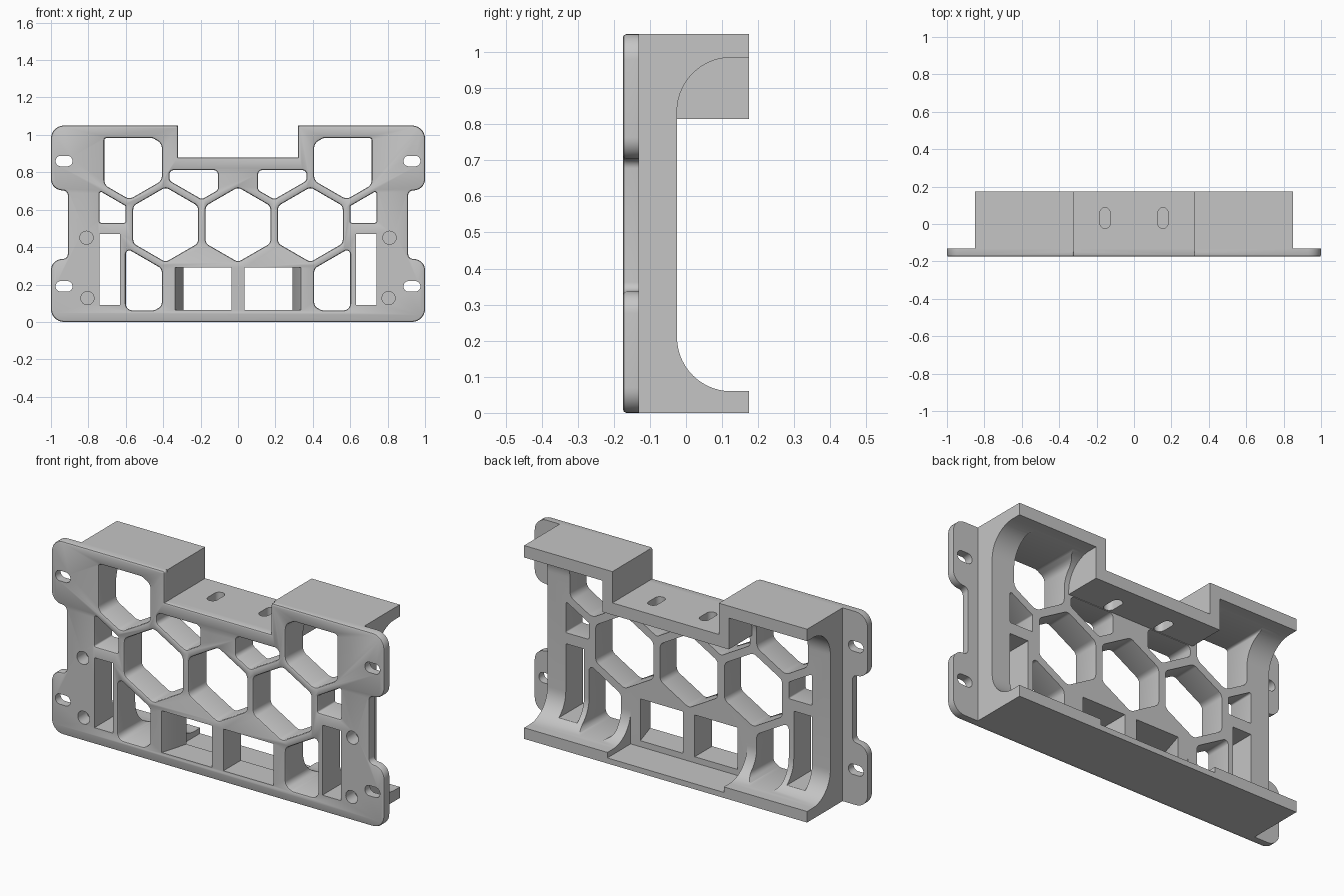
import bpy, bmesh, math
from mathutils import Vector

cube = bpy.data.objects.get("Cube")
if cube:
    bpy.data.objects.remove(cube)

FRONT, FLANGE, WEB, BACK = -0.175, -0.13, -0.025, 0.175
TOP, WIDE = 1.05, 0.85

grey = bpy.data.materials.new("plain grey")
grey.use_nodes = True
grey.diffuse_color = (0.56, 0.56, 0.56, 1)
grey.node_tree.nodes["Principled BSDF"].inputs["Base Color"].default_value = grey.diffuse_color


# ---- 2D outline helpers ----
def rounded(pts, radii, steps=8):
    """Fillet each corner; radii is one number (fitted to short edges) or one per corner."""
    fit = not isinstance(radii, list)
    if fit:
        radii = [radii] * len(pts)
    out = []
    for i, r in enumerate(radii):
        p, a, b = (Vector(pts[j % len(pts)]) for j in (i, i - 1, i + 1))
        if r == 0:
            out.append(p)
            continue
        u, v = (a - p).normalized(), (b - p).normalized()
        half = u.angle(v) / 2
        t = r / math.tan(half)
        if fit:
            t = min(t, 0.49 * (a - p).length, 0.49 * (b - p).length)
        mid = p + (u + v).normalized() * (t / math.cos(half))
        s, e = p + u * t - mid, p + v * t - mid
        sweep = s.angle_signed(e)
        for k in range(steps + 1):
            ang = -sweep * k / steps
            c, n = math.cos(ang), math.sin(ang)
            out.append(mid + Vector((s.x * c - s.y * n, s.x * n + s.y * c)))
    return out


def offset(pts, d):
    """Grow an outline by d (negative shrinks it)."""
    n = len(pts)
    area = sum(pts[i - 1].x * pts[i].y - pts[i].x * pts[i - 1].y for i in range(n))
    sign = 1 if area > 0 else -1
    out = []
    for i in range(n):
        e1 = (pts[i] - pts[i - 1]).normalized()
        e2 = (pts[(i + 1) % n] - pts[i]).normalized()
        n1, n2 = Vector((e1.y, -e1.x)) * sign, Vector((e2.y, -e2.x)) * sign
        out.append(pts[i] + (n1 + n2) * d / (1 + n1.dot(n2)))
    return out


def rect(x0, x1, z0, z1):
    return [Vector(p) for p in ((x0, z0), (x1, z0), (x1, z1), (x0, z1))]


def stadium(x, y, w, h):
    return rounded(rect(x - w / 2, x + w / 2, y - h / 2, y + h / 2), min(w, h) * 0.485)


def clipped_hexagon(cx, cz, x0, x1, z0, z1, r=0.2):
    """Pointy-top hexagon trimmed to a box."""
    pts = [Vector((cx + r * math.sin(k * math.pi / 3), cz + r * math.cos(k * math.pi / 3))) for k in range(6)]
    for axis, lim, s in ((0, x0, 1), (0, x1, -1), (1, z0, 1), (1, z1, -1)):
        kept = []
        for i, q in enumerate(pts):
            p = pts[i - 1]
            dp, dq = s * (p[axis] - lim), s * (q[axis] - lim)
            if dp * dq < 0:
                kept.append(p.lerp(q, dp / (dp - dq)))
            if dq >= 0:
                kept.append(q)
        pts = kept
    return pts


# ---- solids ----
AXES = {"x": lambda p, d: (d, p.x, p.y), "y": lambda p, d: (p.x, d, p.y), "z": lambda p, d: (p.x, p.y, d)}


def loft(bm, rings, axis="y", flip=1):
    """Skin a stack of (outline, depth) rings; flip=-1 mirrors in x."""
    loops = []
    for pts, d in rings:
        co = [AXES[axis](p, d) for p in pts]
        loops.append([bm.verts.new((c[0] * flip, c[1], c[2])) for c in co])
    faces = [bm.faces.new(loops[0]), bm.faces.new(loops[-1])]
    for a, b in zip(loops, loops[1:]):
        for i in range(len(a)):
            faces.append(bm.faces.new((a[i - 1], a[i], b[i], b[i - 1])))
    bmesh.ops.recalc_face_normals(bm, faces=faces)


def make(name, bm):
    me = bpy.data.meshes.new(name)
    bm.to_mesh(me)
    bm.free()
    me.materials.append(grey)
    ob = bpy.data.objects.new(name, me)
    bpy.context.collection.objects.link(ob)
    return ob


def solid(name, *args):
    bm = bmesh.new()
    loft(bm, *args)
    return make(name, bm)


def combine(target, tool, operation):
    mod = target.modifiers.new("combine", "BOOLEAN")
    mod.object, mod.operation, mod.solver = tool, operation, "MANIFOLD"
    bpy.context.view_layer.objects.active = target
    bpy.ops.object.modifier_apply(modifier=mod.name)
    bpy.data.objects.remove(tool)


# Front panel with notch and mounting ears
half = [(0.32, 0.88, 0), (0.32, TOP, 0.012), (1, TOP, 0.07), (1, 0.71, 0.06), (0.91, 0.7, 0.025),
        (0.91, 0.34, 0.025), (1, 0.33, 0.06), (1, 0, 0.07)]
corners = half + [(-x, z, r) for x, z, r in reversed(half)]
outline = rounded([c[:2] for c in corners], [c[2] for c in corners])
frame = solid("rack_frame", [(offset(outline, -0.01), FRONT), (offset(outline, -0.003), FRONT + 0.003),
                             (outline, FRONT + 0.01), (outline, FLANGE)])


# Channel body: thick web with top and bottom shelves
def channel(bottom, under, top, fillet):
    pts = [(-0.15, 0), (BACK, 0), (BACK, bottom), (WEB, bottom), (WEB, under), (BACK, under), (BACK, top), (-0.15, top)]
    return rounded(pts, [0, 0, 0, fillet, fillet, 0, 0, 0], 14)


middle = channel(0.03, 0.815, 0.88, 0)
combine(frame, solid("centre_body", [(middle, -0.36), (middle, 0.36)], "x"), "UNION")
outer = channel(0.06, 0.985, TOP, 0.15)
step = rect(-0.15, BACK, 0.815, TOP)
for side in (1, -1):
    combine(frame, solid("side_body", [(outer, 0.35), (outer, WIDE)], "x", side), "UNION")
    combine(frame, solid("step_wall", [(step, 0.32), (step, 0.38)], "x", side), "UNION")

# Openings
cut = bmesh.new()
ties = bmesh.new()


def opening(pts, side, flare=0.01):
    loft(cut, [(offset(pts, flare), FRONT - 0.02), (offset(pts, flare), FRONT),
               (offset(pts, flare * 0.3), FRONT + 0.003), (pts, FRONT + 0.01), (pts, 0.2)], "y", side)


pitch, row = 0.387, 0.52
rise = pitch * math.sqrt(3) / 2
opening(rounded(clipped_hexagon(0, row, -1, 1, 0, 1), 0.035), 1)
for side in (1, -1):
    for cx, cz, box, r in ((pitch, row, (0, 1, 0, 1), 0.035),
                           (pitch * 1.5, row + rise, (0, 0.715, 0, 0.984), 0.045),
                           (pitch / 2, row + rise, (0.107, 1, 0, 0.812), 0.025),
                           (pitch * 2, row, (0, 0.74, 0.53, 1), 0.008),
                           (pitch * 1.5, row - rise, (0, 0.6, 0.062, 1), 0.035)):
        opening(rounded(clipped_hexagon(cx, cz, *box), r), side)
    # Tall side slots
    loft(cut, [(rect(0.63, 0.74, 0.09, 0.47), d) for d in (-0.2, 0.2)], "y", side)
    # Socket windows, tapering inward on the outer edge
    wide, slim = rect(0.035, 0.337, 0.063, 0.29), rect(0.035, 0.292, 0.063, 0.29)
    loft(cut, [(wide, -0.2), (wide, FRONT), (slim, WEB), (slim, 0)], "y", side)
    # Ear slots
    for z in (0.19, 0.86):
        loft(cut, [(stadium(0.93, z, 0.09, 0.056), d) for d in (-0.2, -0.1)], "y", side)
    # Blind screw holes
    for x, z in ((0.81, 0.45), (0.805, 0.127)):
        loft(cut, [(stadium(x, z, 0.07, 0.07), d) for d in (-0.2, -0.1)], "y", side)
    # Tie slots in the notch shelf
    loft(ties, [(stadium(0.155, 0.032, 0.055, 0.11), d) for d in (0.8, 0.9)], "z", side)

combine(frame, make("openings_cutter", cut), "DIFFERENCE")
combine(frame, make("tie_slot_cutter", ties), "DIFFERENCE")

bpy.ops.object.select_all(action="DESELECT")
frame.select_set(True)
bpy.context.view_layer.objects.active = frame
bpy.ops.object.shade_smooth_by_angle(angle=math.radians(30))
